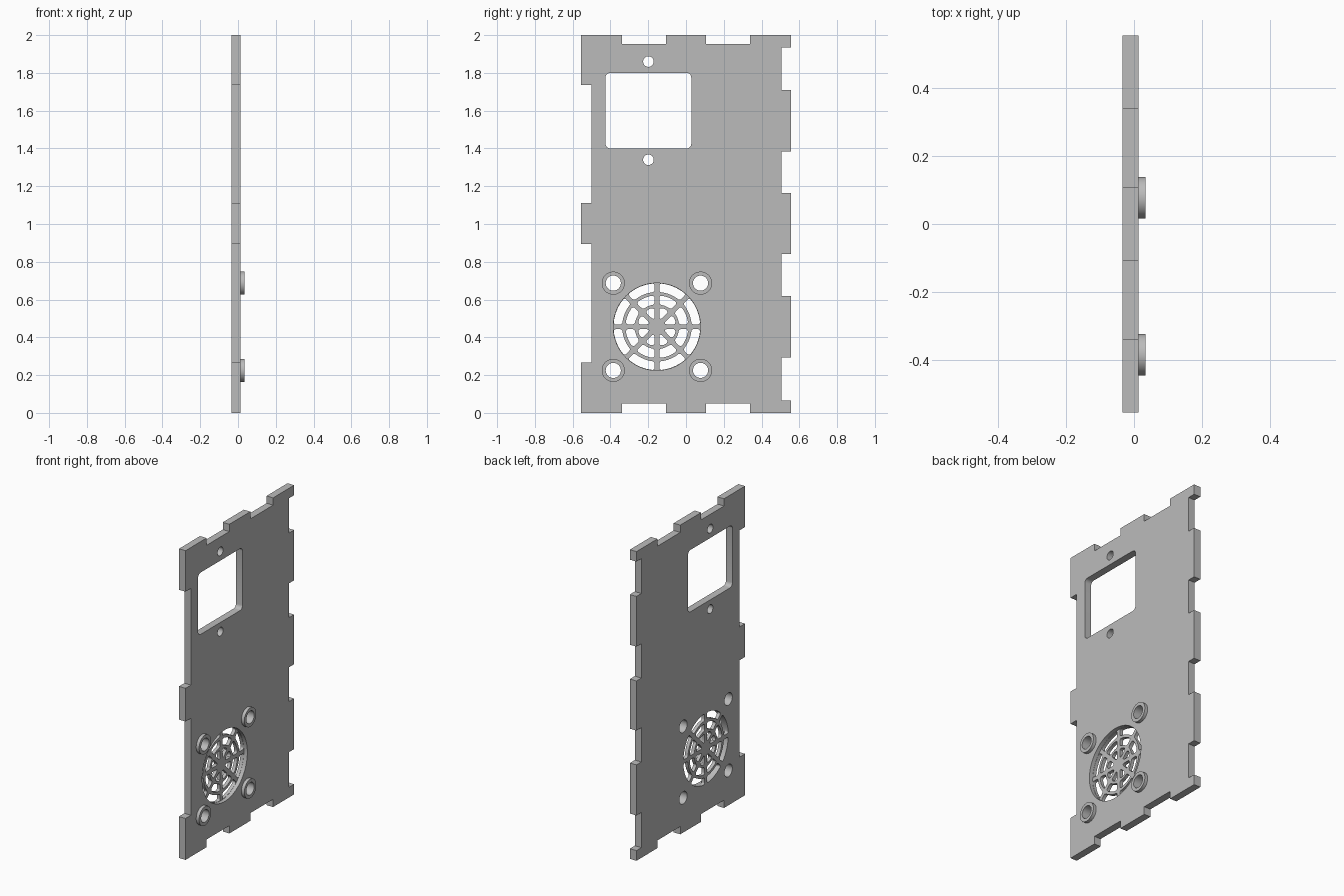
import bpy, bmesh
from math import sin, cos, pi, asin, radians
from mathutils import Matrix

cube = bpy.data.objects.get("Cube")
if cube:
    bpy.data.objects.remove(cube, do_unlink=True)

grey = bpy.data.materials.new("plain grey")
grey.use_nodes = True
grey.diffuse_color = (0.5, 0.5, 0.5, 1)
grey.node_tree.nodes["Principled BSDF"].inputs["Base Color"].default_value = (0.5, 0.5, 0.5, 1)

# profile plane is (y, z), extruded along x
TO_SIDE = Matrix(((0, 0, 1, 0), (1, 0, 0, 0), (0, 1, 0, 0), (0, 0, 0, 1)))


def circle(y, z, r, n=48):
    return [(y + r * cos(2 * pi * i / n), z + r * sin(2 * pi * i / n)) for i in range(n)]


def rounded_rect(w, h, r, steps=5, straight=1):
    """Rounded rectangle about the origin; horizontal sides can be subdivided."""
    pts = []
    for k, (sx, sy) in enumerate(((1, 1), (-1, 1), (-1, -1), (1, -1))):
        cx, cy = sx * (w / 2 - r), sy * (h / 2 - r)
        for i in range(steps + 1):
            a = (k + i / steps) * pi / 2
            pts.append((cx + r * cos(a), cy + r * sin(a)))
        if k % 2 == 0:
            pts += [(cx * (1 - 2 * i / straight), sy * h / 2) for i in range(1, straight)]
    return pts


def plate(name, loops, x0, x1):
    """Fill the first loop, with the others as holes, between x0 and x1."""
    cu = bpy.data.curves.new(name, "CURVE")
    cu.dimensions = "2D"
    cu.fill_mode = "BOTH"
    cu.extrude = (x1 - x0) / 2
    for loop in loops:
        sp = cu.splines.new("POLY")
        sp.points.add(len(loop) - 1)
        for p, (y, z) in zip(sp.points, loop):
            p.co = (y, z, 0, 1)
        sp.use_cyclic_u = True
    tmp = bpy.data.objects.new(name + "_profile", cu)
    bpy.context.collection.objects.link(tmp)
    bpy.context.view_layer.update()
    mesh = bpy.data.meshes.new_from_object(tmp.evaluated_get(bpy.context.evaluated_depsgraph_get()))
    bpy.data.objects.remove(tmp, do_unlink=True)

    bm = bmesh.new()
    bm.from_mesh(mesh)
    bmesh.ops.remove_doubles(bm, verts=bm.verts, dist=1e-5)
    bm.transform(Matrix.Translation(((x0 + x1) / 2, 0, 0)) @ TO_SIDE)
    bmesh.ops.recalc_face_normals(bm, faces=bm.faces)
    bm.to_mesh(mesh)
    bm.free()
    mesh.materials.clear()
    mesh.materials.append(grey)
    mesh.name = name
    ob = bpy.data.objects.new(name, mesh)
    bpy.context.collection.objects.link(ob)
    bpy.ops.object.select_all(action="DESELECT")
    ob.select_set(True)
    bpy.context.view_layer.objects.active = ob
    bpy.ops.object.shade_smooth_by_angle(angle=radians(30))
    return ob


def steps_along(cuts, outer, inner):
    """Alternate (position, level) pairs for a finger-jointed edge."""
    out, level = [], outer
    for c in cuts:
        out.append((c, level))
        level = inner if level == outer else outer
        out.append((c, level))
    return out


BACK, FACE, TIP = -0.034, 0.013, 0.034
EDGE = 0.555

# finger-jointed outline, counter-clockwise
across = (-0.34, -0.107, 0.107, 0.34)
right_cuts = (0.066, 0.293, 0.62, 0.842, 1.163, 1.385, 1.71, 1.935)
left_cuts = (1.735, 1.11, 0.895, 0.268)
outline = [(-EDGE, 0)] + steps_along(across, 0, 0.05)
outline += [(EDGE, 0)] + [(y, z) for z, y in steps_along(right_cuts, EDGE, 0.505)]
outline += [(EDGE, 2)] + steps_along(across[::-1], 2, 1.953)
outline += [(-EDGE, 2)] + [(y, z) for z, y in steps_along(left_cuts, -EDGE, -0.5)]

# openings
fan_y, fan_z, fan_r, pitch = -0.154, 0.456, 0.231, 0.231
window = [(y - 0.199, z + 1.6) for y, z in rounded_rect(0.454, 0.4, 0.025)]
screws = [circle(-0.199, z, 0.028, 32) for z in (1.34, 1.86)]
mounts = [(fan_y + sy * pitch, fan_z + sz * pitch) for sy in (-1, 1) for sz in (-1, 1)]
bores = [circle(y, z, 0.04) for y, z in mounts]
fan_rim = circle(fan_y, fan_z, fan_r, 96)
plate("panel", [outline, window, fan_rim] + screws + bores, BACK, FACE)

# thin fan grille: three rings of rounded slots between eight spokes
slots = []
for r0, r1, rad in ((0.046, 0.102, 0.013), (0.118, 0.166, 0.013), (0.184, 0.2295, 0.012)):
    mean = (r0 + r1) / 2
    width = 2 * mean * (pi / 8 - asin(0.0125 / mean))
    shape = rounded_rect(width, r1 - r0, rad, 4, 8)
    for k in range(8):
        loop = []
        for u, v in shape:
            r = mean + v
            a = (k + 0.5) * pi / 4 - 2 * u / width * (pi / 8 - asin(0.0125 / r))
            loop.append((fan_y + r * cos(a), fan_z + r * sin(a)))
        slots.append(loop)
plate("fan_grille", [fan_rim] + slots, BACK, -0.012)

# raised spacer rings around the fan mounting holes
for i, (y, z) in enumerate(mounts):
    plate(f"spacer_ring_{i + 1}", [circle(y, z, 0.061), circle(y, z, 0.04)], FACE, TIP)
